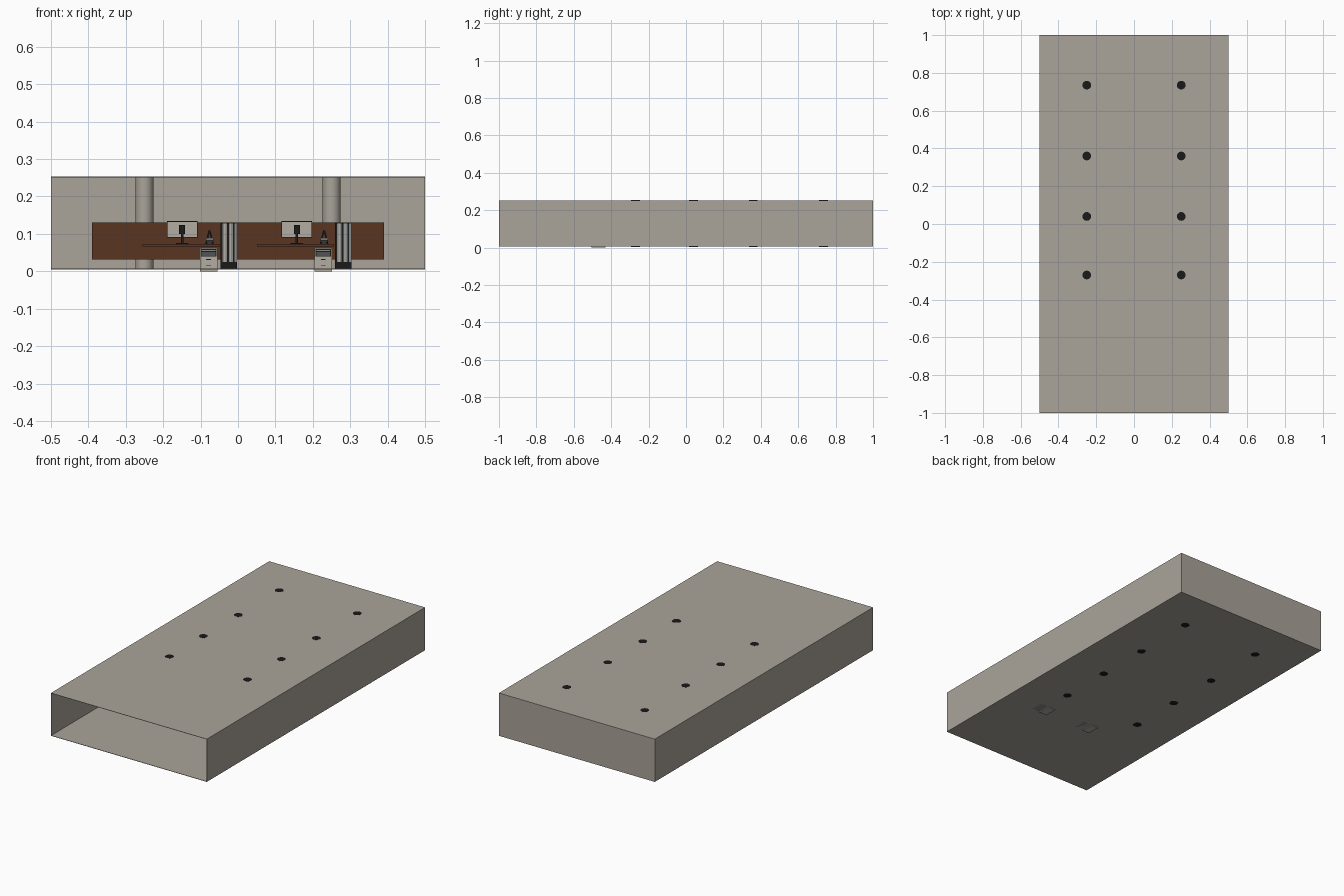
import bpy, math

if "Cube" in bpy.data.objects:
    bpy.data.objects.remove(bpy.data.objects["Cube"])

# Flat colours (linear)
def mat(name, r, g, b):
    m = bpy.data.materials.new(name)
    m.diffuse_color = (r, g, b, 1)
    m.use_nodes = True
    m.node_tree.nodes["Principled BSDF"].inputs["Base Color"].default_value = m.diffuse_color
    return m

STONE = mat("warm_grey", 0.40, 0.37, 0.32)
BROWN = mat("dark_brown", 0.10, 0.036, 0.016)
PALE = mat("pale_grey", 0.45, 0.42, 0.36)
STEEL = mat("mid_grey", 0.25, 0.26, 0.26)
BLACK = mat("black", 0.01, 0.01, 0.01)

def finish(name, m):
    o = bpy.context.object
    o.name = name
    o.data.materials.append(m)
    return o

# Box from its lower and upper limits
def box(name, m, x, y, z):
    bpy.ops.mesh.primitive_cube_add(size=1, location=[sum(v) / 2 for v in (x, y, z)])
    o = bpy.context.object
    o.scale = [v[1] - v[0] for v in (x, y, z)]
    bpy.ops.object.transform_apply(location=False, rotation=False, scale=True)
    return finish(name, m)

def rod(name, m, x, y, z0, z1, r, n=16):
    bpy.ops.mesh.primitive_cylinder_add(vertices=n, radius=r, depth=z1 - z0,
                                        location=(x, y, (z0 + z1) / 2))
    bpy.ops.object.shade_smooth_by_angle()
    return finish(name, m)

# Room shell, open at the front
T = 0.002
box("floor", STONE, (-.5, .5), (-1, 1), (.005, .005 + T))
box("ceiling", STONE, (-.5, .5), (-1, 1), (.253 - T, .253))
box("back_wall", STONE, (-.5, .5), (1 - T, 1), (.005, .253))
for s, side in ((-1, "left"), (1, "right")):
    box(side + "_wall", STONE, sorted((s * (.5 - T), s * .5)), (-1, 1), (.005, .253))
    # Columns, two rows of four, with dark end discs
    for y in (-.27, .04, .36, .735):
        rod(side + "_column", STONE, s * .25, y, .005, .253, .024, 32)
        rod(side + "_column_cap", BLACK, s * .25, y, .2525, .2535, .023, 32)
        rod(side + "_column_foot", BLACK, s * .25, y, .0045, .0055, .023, 32)

# Long brown screen in front of the columns
box("screen_panel", BROWN, (-.39, .39), (-.31, -.30), (.032, .13))

# Two workstations
for i, dx in enumerate((0, .306)):
    box("desk_top", BROWN, (dx - .255, dx - .05), (-.52, -.42), (.067, .073))

    # Drawer pedestal
    box("pedestal", PALE, (dx - .102, dx - .055), (-.505, -.43), (0, .063))
    for z0, z1 in ((.004, .019), (.022, .036)):
        box("drawer_front", PALE, (dx - .099, dx - .058), (-.509, -.505), (z0, z1))
        box("drawer_handle", BLACK, (dx - .085, dx - .072), (-.511, -.509),
            (z1 - .005, z1 - .003))
    box("drawer_recess", BLACK, (dx - .099, dx - .058), (-.507, -.505), (.040, .060))
    for k in range(3):
        z = .042 + k * .006
        box("recess_slat", STEEL, (dx - .097, dx - .060), (-.509, -.507), (z, z + .003))

    # Monitor seen from behind
    mx = dx - .149
    box("monitor_bezel", BLACK, (mx - .041, mx + .041), (-.475, -.470), (.090, .134))
    box("monitor_back", PALE, (mx - .039, mx + .039), (-.479, -.475), (.092, .132))
    box("monitor_screen", STEEL, (mx - .038, mx + .038), (-.470, -.469), (.093, .131))
    box("monitor_mount", BLACK, (mx - .008, mx + .008), (-.484, -.479), (.100, .124))
    box("monitor_stem", BLACK, (mx - .003, mx + .003), (-.484, -.479), (.075, .104))
    box("monitor_foot", BLACK, (mx - .017, mx + .017), (-.49, -.46), (.073, .076))

    # Desk phone
    px = dx - .076
    p = box("phone_body", STEEL, (px - .010, px + .010), (-.485, -.460), (.078, .084))
    p.rotation_euler.x = math.radians(-25)
    for s in (-1, 1):
        leg = box("phone_stand", BLACK, (px - .002 + s * .005, px + .002 + s * .005),
                  (-.474, -.468), (.073, .110))
        leg.rotation_euler.y = math.radians(-14 * s)

    # Tall cabinet with upright strips and a plinth
    cx = dx - .047
    box("cabinet", STEEL, (cx, cx + .044), (-.50, -.43), (.005, .129))
    box("cabinet_plinth", BLACK, (cx, cx + .044), (-.502, -.50), (.005, .025))
    for a, b, m in ((0, .006, BLACK), (.010, .013, PALE), (.018, .023, BLACK),
                    (.025, .028, PALE), (.033, .037, BLACK), (.041, .044, PALE)):
        box("cabinet_strip", m, (cx + a, cx + b), (-.502, -.50), (.025, .129))
